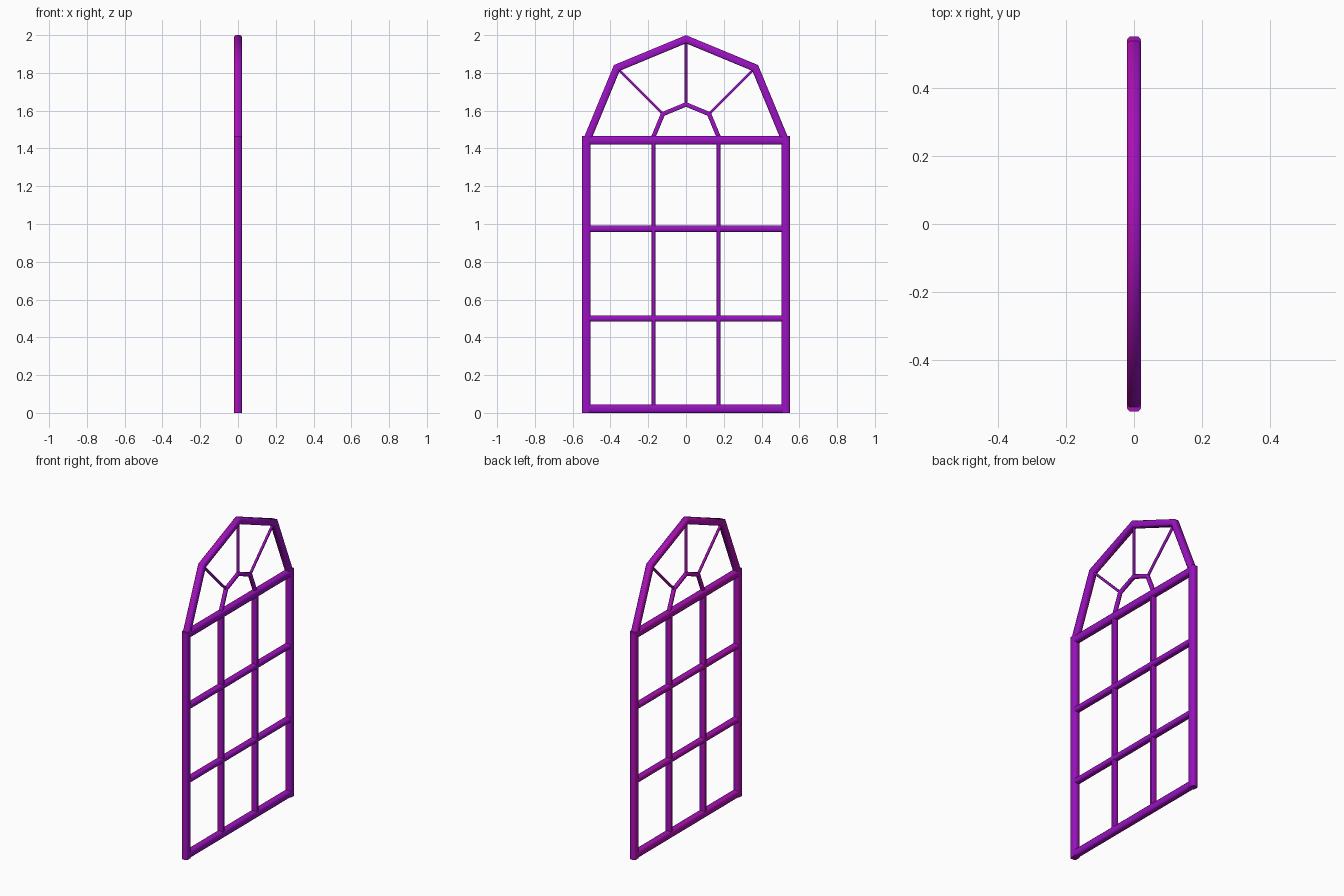
import bpy, bmesh, math
from mathutils import Vector

if "Cube" in bpy.data.objects:
    bpy.data.objects.remove(bpy.data.objects["Cube"])


def material(name, rgb):
    m = bpy.data.materials.new(name)
    m.diffuse_color = (*rgb, 1)
    m.use_nodes = True
    m.node_tree.nodes["Principled BSDF"].inputs["Base Color"].default_value = m.diffuse_color
    return m


PURPLE = material("purple", (0.32, 0.006, 0.53))
MAGENTA = material("magenta", (0.42, 0.005, 0.42))

# Softened rectangular bar section (in-plane, depth), split at mid depth
C = 0.65
SECTION = [(-1, 0), (-1, C), (-C, 1), (C, 1), (1, C), (1, 0),
           (1, -C), (C, -1), (-C, -1), (-1, -C)]
N = len(SECTION)


def sweep(name, stations, depth):
    """stations: (centre, half-width vector) pairs in the y-z plane."""
    bm = bmesh.new()
    rings = []
    for c, h in stations:
        rings.append([bm.verts.new((x * depth / 2, c[0] + u * h[0], c[1] + u * h[1]))
                      for u, x in SECTION])
    for a, b in zip(rings, rings[1:]):
        for i in range(N):
            j = (i + 1) % N
            bm.faces.new((a[i], a[j], b[j], b[i]))
    for r in (rings[0], rings[-1]):
        bm.faces.new(r[:6])
        bm.faces.new(r[5:] + r[:1])
    bmesh.ops.recalc_face_normals(bm, faces=bm.faces[:])
    # purple on the +x half, magenta on the -x half
    for f in bm.faces:
        f.material_index = 0 if f.calc_center_median().x > 0 else 1
        f.smooth = True
    me = bpy.data.meshes.new(name)
    bm.to_mesh(me)
    bm.free()
    me.set_sharp_from_angle(angle=math.radians(50))
    me.materials.append(PURPLE)
    me.materials.append(MAGENTA)
    ob = bpy.data.objects.new(name, me)
    bpy.context.collection.objects.link(ob)
    return ob


def bar(name, p, q, width, depth=0.04):
    p, q = Vector(p), Vector(q)
    d = (q - p).normalized()
    h = Vector((-d.y, d.x)) * width / 2
    return sweep(name, [(p, h), (q, h)], depth)


SPRING = 1.46  # height where the arch starts


def polar(r, deg):
    a = math.radians(deg)
    return Vector((r * math.cos(a), SPRING + r * math.sin(a)))


def arch(name, r, width, depth):
    st = []
    for k in range(5):
        a = math.radians(45 * k)
        h = Vector((math.cos(a), math.sin(a))) * (width / 2 / math.cos(math.pi / 8))
        st.append((polar(r, 45 * k), h))
    return sweep(name, st, depth)


# Outer frame
for side, s in (("left", -1), ("right", 1)):
    bar(f"jamb_{side}", (s * 0.5275, 0), (s * 0.5275, 1.465), 0.045)
    bar(f"upright_{side}", (s * 0.172, 0.02), (s * 0.172, 1.44), 0.023, 0.038)
bar("bottom_rail", (-0.53, 0.0225), (0.53, 0.0225), 0.045)
bar("top_rail", (-0.53, 1.4425), (0.53, 1.4425), 0.045)

# Crossbars
for i, z in enumerate((0.50, 0.975)):
    bar(f"crossbar_{i + 1}", (-0.52, z), (0.52, z), 0.033, 0.038)

# Fanlight
arch("outer_arch", 0.518, 0.04, 0.04)
arch("inner_arch", 0.173, 0.023, 0.022)
for deg in (45, 90, 135):
    bar(f"fan_spoke_{deg}", polar(0.175, deg), polar(0.515, deg), 0.014, 0.014)
